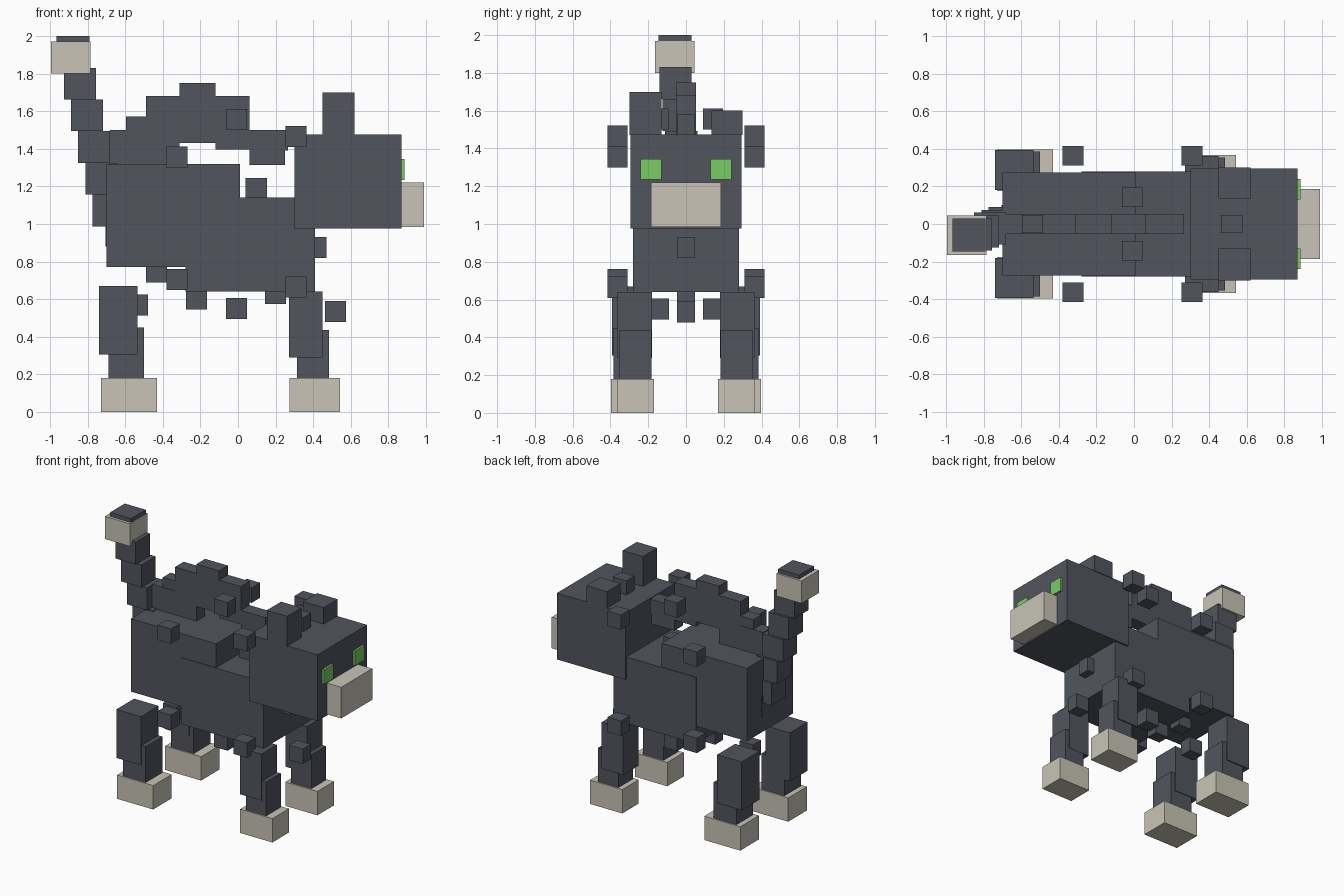
import bpy
import bmesh

default_cube = bpy.data.objects.get("Cube")
if default_cube:
    bpy.data.objects.remove(default_cube, do_unlink=True)


def make_material(name, red, green, blue):
    material = bpy.data.materials.new(name)
    material.use_nodes = True
    colour = (red, green, blue, 1)
    material.diffuse_color = colour
    material.node_tree.nodes["Principled BSDF"].inputs["Base Color"].default_value = colour
    return material


slate = make_material("slate_grey", .084, .091, .114)
cream = make_material("warm_cream", .58, .55, .465)
lime = make_material("eye_green", .195, .604, .127)


def box(name, material, x, y, z):
    """Axis-aligned block given by its (low, high) range on each axis."""
    ranges = (x, y, z)
    mesh = bpy.data.meshes.new(name)
    bm = bmesh.new()
    bmesh.ops.create_cube(bm, size=1)
    for vert in bm.verts:
        for axis, (low, high) in enumerate(ranges):
            vert.co[axis] = high if vert.co[axis] > 0 else low
    bm.to_mesh(mesh)
    bm.free()
    mesh.materials.append(material)
    part = bpy.data.objects.new(name, mesh)
    bpy.context.collection.objects.link(part)
    return part


def pair(name, material, x, y, z):
    """Left and right copies of a block, mirrored across the length of the body."""
    inner, outer = y
    box("left_" + name, material, x=x, y=(inner, outer), z=z)
    box("right_" + name, material, x=x, y=(-outer, -inner), z=z)


KNOB_RADIUS = .056


def around(centre, radius=KNOB_RADIUS):
    return (centre - radius, centre + radius)


def knob(name, x, z):
    box(name, slate, x=around(x), y=around(0, .048), z=around(z))


def knob_pair(name, x, y, z):
    pair(name, slate, x=around(x), y=around(y, .052), z=around(z))


# Torso: higher rear block, lower front block
box("rear_body", slate, x=(-.7, .01), y=around(0, .275), z=(.77, 1.32))
box("front_body", slate, x=(-.28, .41), y=around(0, .28), z=(.64, 1.14))

# Head, muzzle, eyes and uneven ears
box("head", slate, x=(.3, .87), y=around(0, .295), z=(.975, 1.475))
box("muzzle", cream, x=(.87, .99), y=around(0, .185), z=(.985, 1.22))
pair("eye", lime, x=(.877, .886), y=(.13, .24), z=(1.235, 1.345))
pair("eye_backing", lime, x=(.868, .877), y=(.13, .24), z=(1.235, 1.345))
box("left_ear", slate, x=(.45, .62), y=(.135, .3), z=(1.47, 1.6))
box("right_ear", slate, x=(.45, .62), y=(-.3, -.13), z=(1.47, 1.7))

# Front legs
pair("front_upper_leg", slate, x=(.27, .45), y=(.18, .363), z=(.29, .64))
pair("front_lower_leg", slate, x=(.315, .484), y=(.182, .355), z=(.17, .435))
pair("front_paw", cream, x=(.275, .543), y=(.17, .366), z=(0, .18))

# Rear legs
pair("rear_upper_leg", slate, x=(-.74, -.535), y=(.18, .393), z=(.305, .67))
pair("rear_lower_leg", slate, x=(-.69, -.5), y=(.185, .385), z=(.17, .45))
pair("rear_paw", cream, x=(-.73, -.43), y=(.175, .396), z=(0, .18))

# Tail: equal blocks stepping up, backwards and sideways
TAIL_STEPS = 5
for step in range(TAIL_STEPS):
    x_low = -.775 - step * .0375
    y_low = -.08 - step * .015
    z_low = .988 + step * .1685
    box(f"tail_segment_{step}", slate, x=(x_low, x_low + .17),
        y=(y_low, y_low + .17), z=(z_low, z_low + .1685))
box("tail_root", slate, x=(-.705, -.57), y=(-.07, .1), z=(.88, 1.05))
box("tail_tip", cream, x=(-.995, -.785), y=(-.165, .045), z=(1.8, 1.97))
box("tail_cap", slate, x=(-.965, -.79), y=(-.145, .03), z=(1.95, 2))

# Arched ridge over the back
ridge_width = around(0, .052)
box("ridge_tail_end", slate, x=(-.68, -.49), y=ridge_width, z=(1.3, 1.5))
box("ridge_rear", slate, x=(-.49, -.31), y=ridge_width, z=(1.32, 1.68))
box("ridge_peak", slate, x=(-.31, -.12), y=ridge_width, z=(1.43, 1.75))
box("ridge_middle", slate, x=(-.12, .06), y=ridge_width, z=(1.395, 1.68))
box("ridge_front", slate, x=(.06, .25), y=ridge_width, z=(1.315, 1.5))
box("ridge_neck_end", slate, x=(.2, .265), y=ridge_width, z=(1.39, 1.5))

# Small knobs along the centre line
knob("rump_knob", x=-.54, z=1.515)
knob("crown_knob", x=.52, z=1.525)
knob("saddle_knob", x=.097, z=1.19)
knob("chest_knob", x=.415, z=.875)
knob("belly_knob_back", x=-.433, z=.745)
knob("belly_knob_middle", x=-.22, z=.6)
knob("belly_knob_front", x=.2, z=.63)
knob("front_leg_gap_knob", x=.518, z=.535)
knob("rear_leg_gap_knob", x=-.535, z=.57)

# Small knobs in mirrored pairs
knob_pair("ridge_knob", x=-.007, y=.143, z=1.555)
knob_pair("underside_knob", x=-.007, y=.143, z=.55)
knob_pair("hip_knob", x=-.325, y=.363, z=1.355)
knob_pair("neck_knob", x=.308, y=.363, z=1.465)
knob_pair("thigh_knob", x=-.325, y=.363, z=.705)
knob_pair("shoulder_knob", x=.308, y=.363, z=.665)
